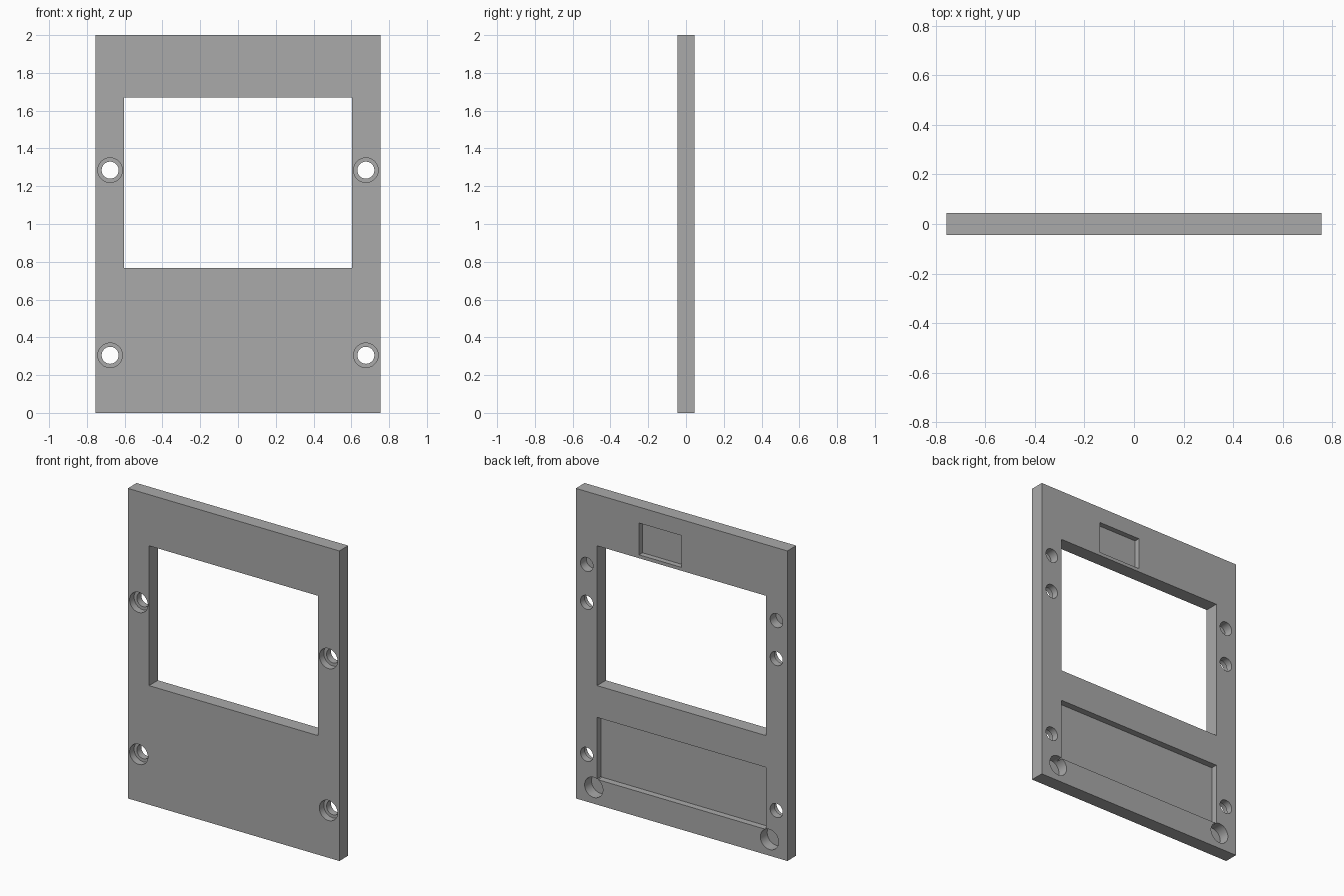
import bpy
from math import radians

if "Cube" in bpy.data.objects:
    bpy.data.objects.remove(bpy.data.objects["Cube"], do_unlink=True)

WIDTH, DEPTH, HEIGHT = 1.51, 0.09, 2.0
FRONT, BACK = -DEPTH / 2, DEPTH / 2
OVER = 0.02  # cutter overshoot beyond a face

grey = bpy.data.materials.new("plain grey")
grey.use_nodes = True
colour = (0.4, 0.4, 0.4, 1)
grey.diffuse_color = colour
grey.node_tree.nodes["Principled BSDF"].inputs["Base Color"].default_value = colour


def box(name, x0, x1, y0, y1, z0, z1):
    bpy.ops.mesh.primitive_cube_add(
        size=1, location=((x0 + x1) / 2, (y0 + y1) / 2, (z0 + z1) / 2))
    ob = bpy.context.object
    ob.name = name
    ob.scale = (x1 - x0, y1 - y0, z1 - z0)
    bpy.ops.object.transform_apply(location=False, rotation=False, scale=True)
    ob.data.materials.append(grey)
    return ob


def rod(name, x, z, radius, y0, y1):
    bpy.ops.mesh.primitive_cylinder_add(
        vertices=48, radius=radius, depth=y1 - y0,
        location=(x, (y0 + y1) / 2, z), rotation=(radians(90), 0, 0))
    ob = bpy.context.object
    ob.name = name
    ob.data.materials.append(grey)
    return ob


plate = box("face_plate", -WIDTH / 2, WIDTH / 2, FRONT, BACK, 0, HEIGHT)

# Window through the plate and the two pockets in the back
cutters = [
    box("window_cutter", -0.603, 0.603, FRONT - OVER, BACK + OVER, 0.768, 1.67),
    box("large_pocket_cutter", -0.603, 0.603, BACK - 0.042, BACK + OVER, 0.163, 0.563),
    box("small_pocket_cutter", 0.0, 0.303, BACK - 0.035, BACK + OVER, 1.692, 1.897),
]

for side in (-1, 1):
    # Screw holes, counterbored from the front
    for z in (0.305, 1.285):
        cutters.append(rod("screw_hole_cutter", side * 0.677, z, 0.045,
                           FRONT - OVER, BACK + OVER))
        cutters.append(rod("counterbore_cutter", side * 0.677, z, 0.065,
                           FRONT - OVER, 0))
    # Blind holes in the back
    cutters.append(rod("blind_hole_cutter", side * 0.677, 1.53, 0.045,
                       BACK - 0.06, BACK + OVER))
    cutters.append(rod("magnet_hole_cutter", side * 0.627, 0.105, 0.065,
                       BACK - 0.07, BACK + OVER))

# Cut everything out of the plate
bpy.ops.object.select_all(action="DESELECT")
bpy.context.view_layer.objects.active = plate
plate.select_set(True)
for cutter in cutters:
    cutter.hide_render = True
    cut = plate.modifiers.new(cutter.name, "BOOLEAN")
    cut.operation = "DIFFERENCE"
    cut.solver = "EXACT"
    cut.object = cutter
    bpy.ops.object.modifier_apply(modifier=cut.name)
for cutter in cutters:
    bpy.data.objects.remove(cutter, do_unlink=True)

bpy.ops.object.shade_smooth_by_angle(angle=radians(30))
